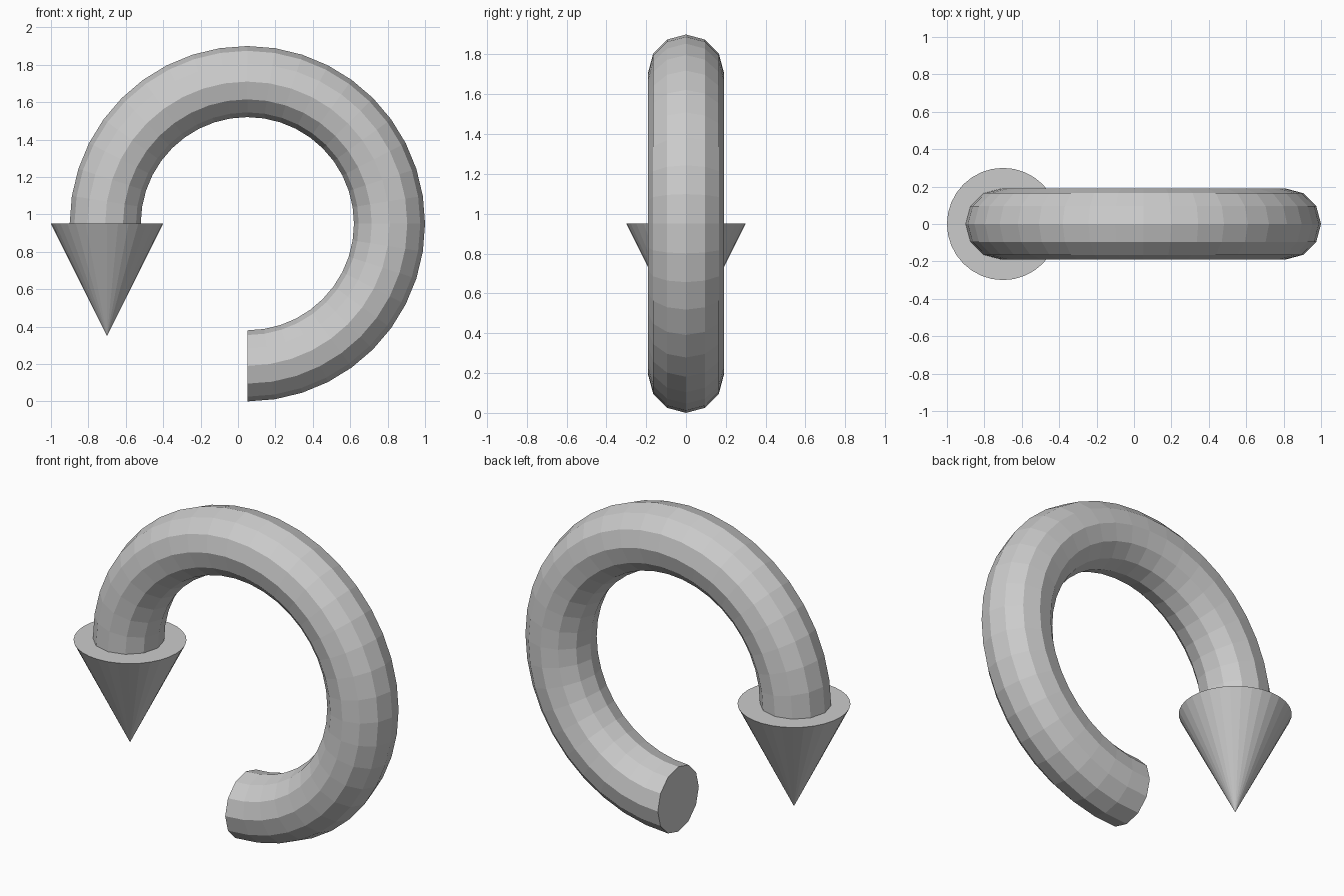
import bpy, bmesh, math
from mathutils import Vector

if "Cube" in bpy.data.objects:
    bpy.data.objects.remove(bpy.data.objects["Cube"])

CENTRE = Vector((0.05, 0, 0.95))
MAJOR, MINOR = 0.76, 0.19
STEPS, SIDES = 30, 12


def finish(bm, name):
    bmesh.ops.recalc_face_normals(bm, faces=bm.faces)
    mesh = bpy.data.meshes.new(name)
    bm.to_mesh(mesh)
    bm.free()
    obj = bpy.data.objects.new(name, mesh)
    bpy.context.collection.objects.link(obj)
    return obj


# Curved shaft: three quarters of a ring, from the bottom round to the left
bm = bmesh.new()
rings = []
for i in range(STEPS + 1):
    a = math.radians(-90 + 270 * i / STEPS)
    out = Vector((math.cos(a), 0, math.sin(a)))
    ring = []
    for j in range(SIDES):
        t = math.tau * j / SIDES
        p = CENTRE + out * (MAJOR + MINOR * math.cos(t))
        p.y = MINOR * math.sin(t)
        ring.append(bm.verts.new(p))
    rings.append(ring)
for r0, r1 in zip(rings, rings[1:]):
    for j in range(SIDES):
        k = (j + 1) % SIDES
        bm.faces.new((r0[j], r0[k], r1[k], r1[j]))
bm.faces.new(rings[0])
bm.faces.new(rings[-1])
finish(bm, "curved_shaft")

# Arrow head: cone pointing down
bm = bmesh.new()
bmesh.ops.create_cone(bm, cap_ends=True, segments=32,
                      radius1=0.0, radius2=0.30, depth=0.60)
bmesh.ops.remove_doubles(bm, verts=bm.verts, dist=1e-5)
head = finish(bm, "arrow_head")
head.location = (-0.70, 0, 0.65)
